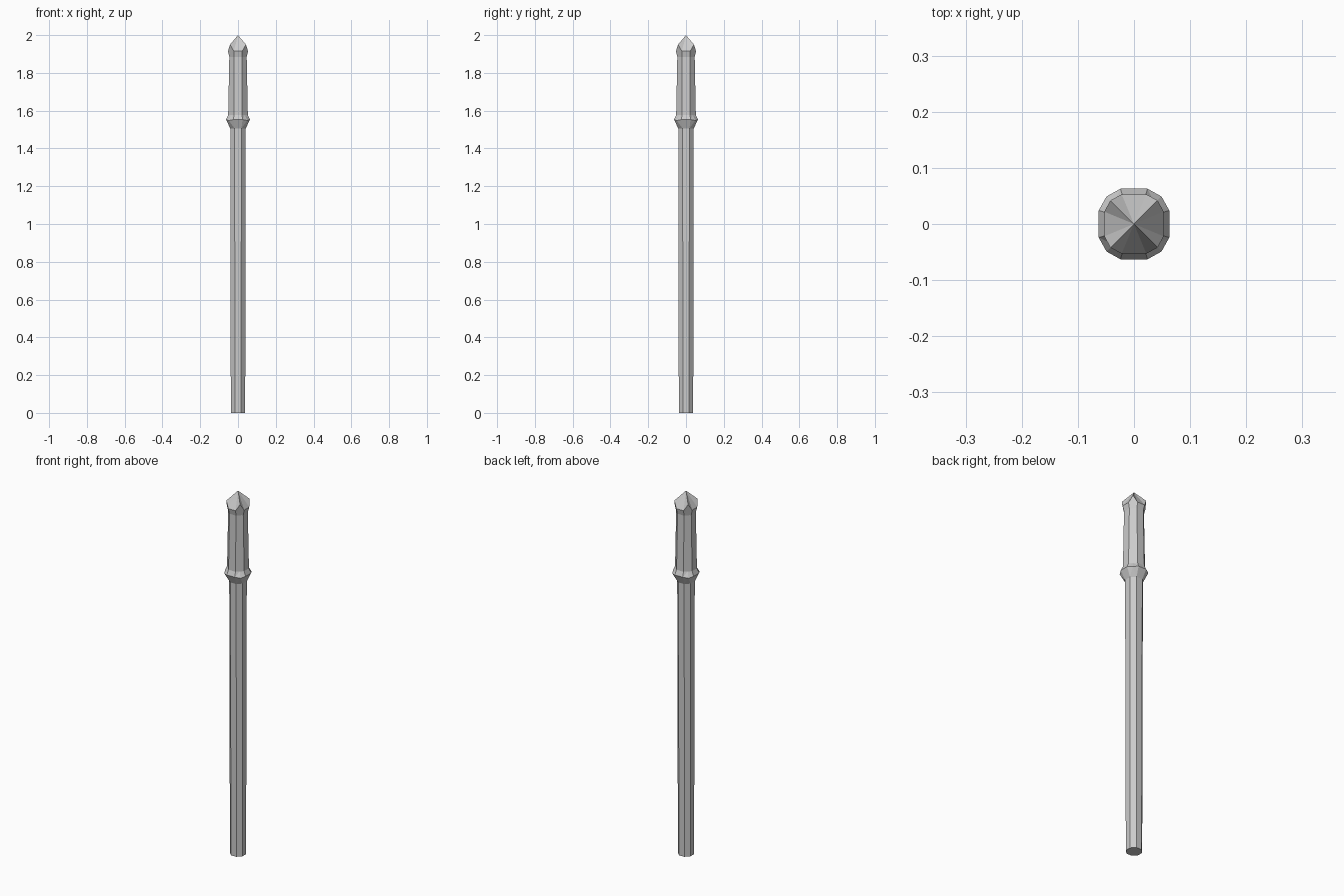
import bpy, bmesh

if "Cube" in bpy.data.objects:
    bpy.data.objects.remove(bpy.data.objects["Cube"])


def ring(bm, h, d, z, corner=None, zc=None):
    """Four flat sides (half width h, distance d) plus a corner point between each pair."""
    c = (h + d) / 2 if corner is None else corner
    zc = z if zc is None else zc
    pts = []
    for ca, sa in ((1, 0), (0, 1), (-1, 0), (0, -1)):
        for x, y, pz in ((d, -h, z), (d, h, z), (c, c, zc)):
            pts.append(bm.verts.new((x * ca - y * sa, x * sa + y * ca, pz)))
    return pts


def loft(name, rings, apex=None):
    bm = bmesh.new()
    loops = [ring(bm, *r) for r in rings]
    n = len(loops[0])
    for a, b in zip(loops, loops[1:]):
        for i in range(n):
            j = (i + 1) % n
            if i % 3 == 0:  # flat side
                bm.faces.new((a[i], a[j], b[j], b[i]))
            elif i % 3 == 1:  # side to corner
                bm.faces.new((a[i], a[j], b[j]))
                bm.faces.new((a[i], b[j], b[i]))
            else:  # corner to side
                bm.faces.new((a[i], a[j], b[i]))
                bm.faces.new((a[j], b[j], b[i]))
    bm.faces.new(loops[0][::-1])
    if apex is None:
        bm.faces.new(loops[-1])
    else:
        tip = bm.verts.new((0, 0, apex))
        for i in range(n):
            bm.faces.new((loops[-1][i], loops[-1][(i + 1) % n], tip))
    bmesh.ops.recalc_face_normals(bm, faces=bm.faces)
    mesh = bpy.data.meshes.new(name)
    bm.to_mesh(mesh)
    bm.free()
    bpy.context.collection.objects.link(bpy.data.objects.new(name, mesh))


# One continuous post: octagonal shaft, collar, upper shaft and pointed cap
loft("post", [
    (0.016, 0.038, 0.0),                   # foot
    (0.018, 0.041, 1.505),                 # shaft top
    (0.024, 0.063, 1.553, 0.049, 1.548),   # collar
    (0.021, 0.052, 1.578),                 # upper shaft base
    (0.020, 0.046, 1.885),                 # upper shaft top
    (0.022, 0.053, 1.915, 0.042, 1.95),    # cap rim
], apex=2.0)
